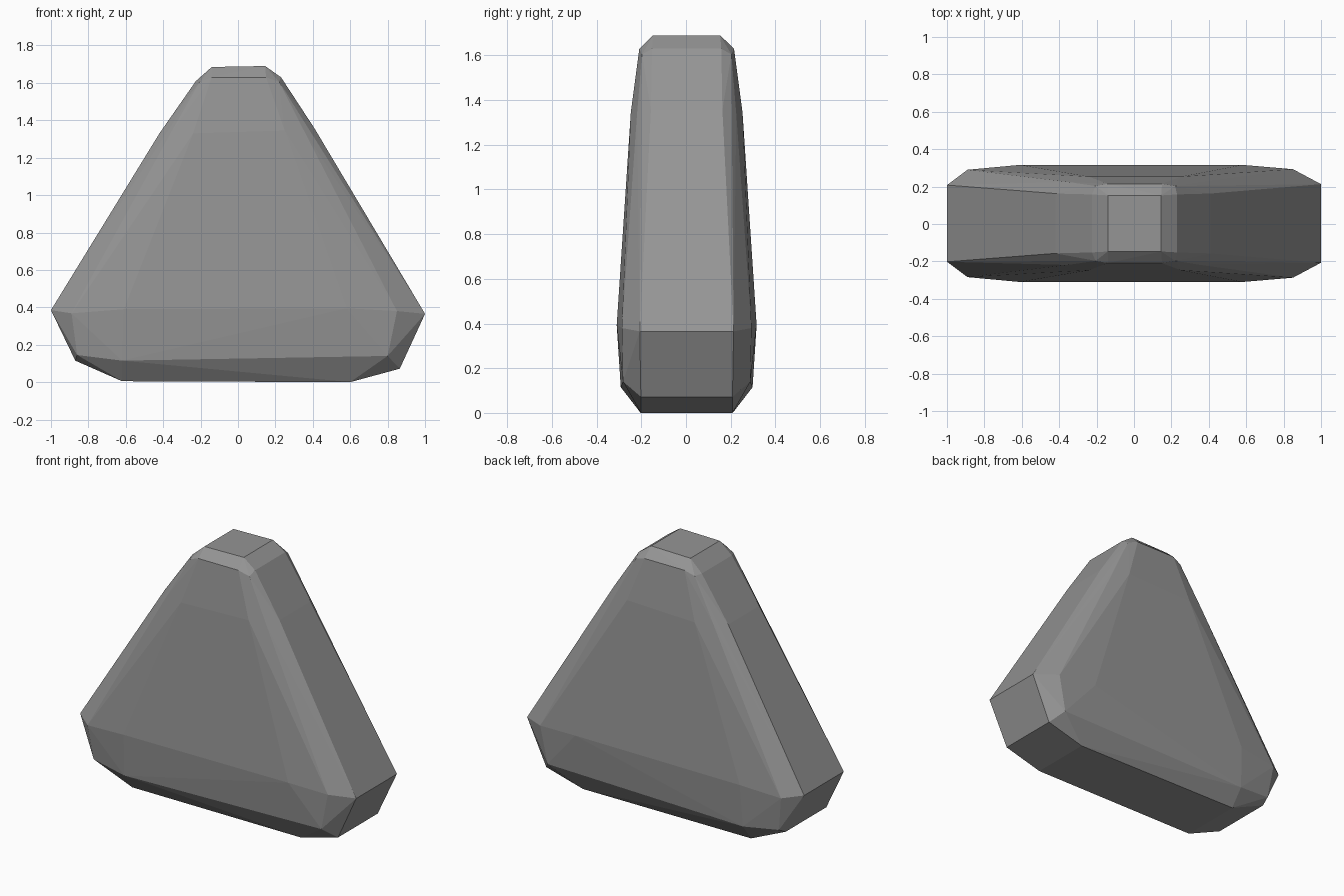
import bpy, bmesh

# Faceted boulder: convex hull of a front half outline mirrored to the back.
# Each entry: x, half depth, height
POINTS = [
    # flat base
    (-0.62, 0.21, 0.005), (0.60, 0.205, 0.0),
    # lower bevel: left end, front edge, right end
    (-0.87, 0.21, 0.115), (-0.86, 0.265, 0.145), (-0.62, 0.295, 0.115),
    (0.80, 0.285, 0.14), (0.865, 0.205, 0.072),
    # widest ring
    (-1.0, 0.205, 0.385), (-0.89, 0.287, 0.368), (-0.61, 0.313, 0.39),
    (0.58, 0.313, 0.395), (0.85, 0.29, 0.38), (1.0, 0.21, 0.365),
    # upper ring
    (-0.42, 0.16, 1.33), (-0.355, 0.222, 1.34), (-0.24, 0.25, 1.33),
    (0.25, 0.25, 1.345), (0.355, 0.222, 1.34), (0.41, 0.16, 1.355),
    # shoulder below the cap
    (-0.225, 0.155, 1.61), (-0.205, 0.2, 1.605), (-0.14, 0.212, 1.63),
    (0.15, 0.212, 1.63), (0.22, 0.2, 1.605), (0.23, 0.155, 1.63),
    # small flat cap
    (-0.14, 0.15, 1.685), (0.145, 0.15, 1.69),
]

bm = bmesh.new()
for x, y, z in POINTS:
    for side in (-1, 1):
        bm.verts.new((x, side * y + 0.003, z))
hull = bmesh.ops.convex_hull(bm, input=bm.verts)
loose = [v for v in bm.verts if not v.link_faces]
bmesh.ops.delete(bm, geom=loose, context='VERTS')
# merge nearly coplanar triangles into facets
bmesh.ops.dissolve_limit(bm, angle_limit=0.02, verts=bm.verts, edges=bm.edges)
bmesh.ops.recalc_face_normals(bm, faces=bm.faces)

mesh = bpy.data.meshes.new("boulder")
bm.to_mesh(mesh)
bm.free()

stone = bpy.data.materials.new("stone grey")
stone.diffuse_color = (0.30, 0.30, 0.30, 1)
mesh.materials.append(stone)
bpy.context.collection.objects.link(bpy.data.objects.new("boulder", mesh))
